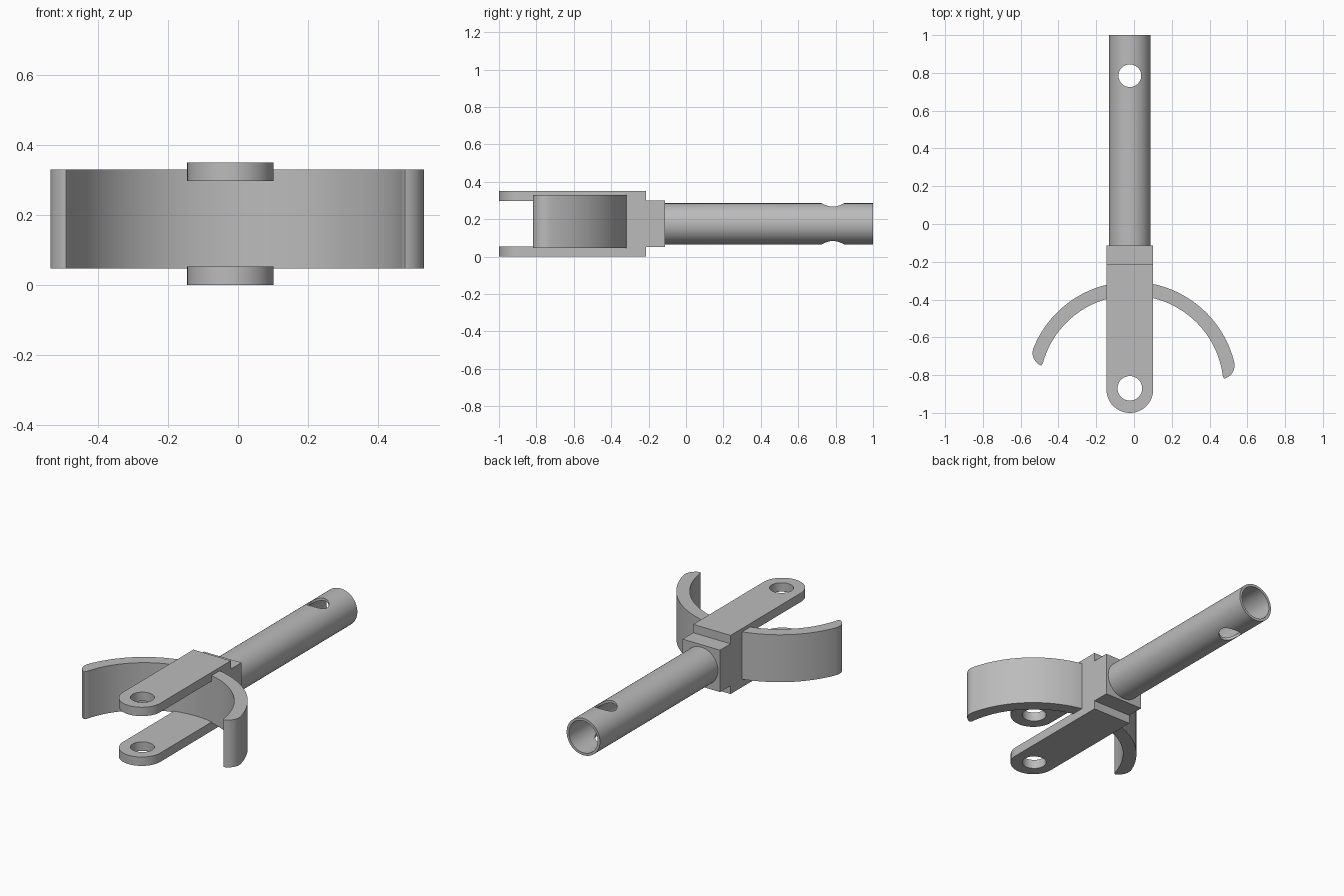
import bpy, bmesh
from math import cos, sin, pi, radians
from mathutils import Matrix, Vector

if "Cube" in bpy.data.objects:
    bpy.data.objects.remove(bpy.data.objects["Cube"], do_unlink=True)

steel = bpy.data.materials.new("plain_grey")
steel.use_nodes = True
GREY = (0.5, 0.5, 0.5, 1)
steel.diffuse_color = GREY
steel.node_tree.nodes["Principled BSDF"].inputs["Base Color"].default_value = GREY

AXIS_X = -0.022   # centre line of fork and tube
AXIS_Z = 0.175
HALF_W = 0.1235   # half width of the fork


def finish(name, bm):
    bmesh.ops.recalc_face_normals(bm, faces=bm.faces)
    mesh = bpy.data.meshes.new(name)
    bm.to_mesh(mesh)
    bm.free()
    mesh.materials.append(steel)
    obj = bpy.data.objects.new(name, mesh)
    bpy.context.collection.objects.link(obj)
    return obj


def plate(name, outline, z0, z1):
    """Extrude a plan outline between two heights."""
    bm = bmesh.new()
    face = bm.faces.new([bm.verts.new((x, y, z0)) for x, y in outline])
    top = bmesh.ops.extrude_face_region(bm, geom=[face])["geom"]
    bmesh.ops.translate(bm, vec=(0, 0, z1 - z0),
                        verts=[v for v in top if isinstance(v, bmesh.types.BMVert)])
    return finish(name, bm)


def box(name, x0, x1, y0, y1, z0, z1):
    return plate(name, [(x0, y0), (x1, y0), (x1, y1), (x0, y1)], z0, z1)


def rod(name, start, end, radius):
    start, end = Vector(start), Vector(end)
    line = end - start
    bm = bmesh.new()
    turn = line.to_track_quat('Z', 'Y').to_matrix().to_4x4()
    bmesh.ops.create_cone(bm, cap_ends=True, segments=64, radius1=radius, radius2=radius,
                          depth=line.length,
                          matrix=Matrix.Translation((start + end) / 2) @ turn)
    return finish(name, bm)


def cut(obj, *cutters):
    for cutter in cutters:
        cutter.hide_render = True
        mod = obj.modifiers.new("cut", 'BOOLEAN')
        mod.operation, mod.solver, mod.object = 'DIFFERENCE', 'EXACT', cutter
        bpy.context.view_layer.objects.active = obj
        bpy.ops.object.modifier_apply(modifier=mod.name)
        bpy.data.objects.remove(cutter, do_unlink=True)


def arc(cx, cy, r, a0, a1, n):
    """Points along an arc, angles in degrees."""
    angles = [radians(a0 + (a1 - a0) * i / n) for i in range(n + 1)]
    return [(cx + r * cos(a), cy + r * sin(a)) for a in angles]


# Fork: rounded bar, slotted into two arms, with a pin hole through both
TIP_Y = -1 + HALF_W
outline = arc(AXIS_X, TIP_Y, HALF_W, 180, 360, 40)
outline += [(AXIS_X + HALF_W, -0.213), (AXIS_X - HALF_W, -0.213)]
fork = plate("fork", outline, 0, 0.35)
cut(fork,
    box("slot_cutter", -0.3, 0.3, -1.2, -0.36, 0.053, 0.297),
    rod("pin_cutter", (AXIS_X, -0.87, -0.1), (AXIS_X, -0.87, 0.45), 0.065))

# Collar block between fork and tube
collar = box("collar_block", AXIS_X - HALF_W, AXIS_X + HALF_W, -0.23, -0.113, 0.05, 0.30)

# Curved guard with rounded ends of unequal length
GX, GY, INNER, OUTER = -0.013, -0.866, 0.487, 0.56
THICK = OUTER - INNER
RIGHT_END, LEFT_END = 14, 157.8


def guard_end(angle, a0, a1):
    a = radians(angle)
    return arc(GX + INNER * cos(a), GY + INNER * sin(a), THICK, a0, a1, 12)


profile = arc(GX, GY, OUTER, RIGHT_END, LEFT_END, 72)
profile += guard_end(LEFT_END, LEFT_END, LEFT_END + 90)[1:]
profile += arc(GX, GY, INNER, LEFT_END + 7, RIGHT_END - 7, 72)
profile += guard_end(RIGHT_END, RIGHT_END - 90, RIGHT_END)[:-1]
guard = plate("curved_guard", profile, 0.047, 0.33)

# Hollow tube with a cross hole near its open end
tube = rod("tube", (AXIS_X, -0.16, AXIS_Z), (AXIS_X, 1, AXIS_Z), 0.11)
cut(tube,
    rod("bore_cutter", (AXIS_X, -0.11, AXIS_Z), (AXIS_X, 1.2, AXIS_Z), 0.095),
    rod("cross_cutter", (AXIS_X, 0.785, -0.1), (AXIS_X, 0.785, 0.45), 0.06))

# Smooth curved faces, keep hard edges
for part in (fork, collar, guard, tube):
    bpy.ops.object.select_all(action='DESELECT')
    part.select_set(True)
    bpy.context.view_layer.objects.active = part
    bpy.ops.object.shade_smooth_by_angle(angle=pi / 6)
